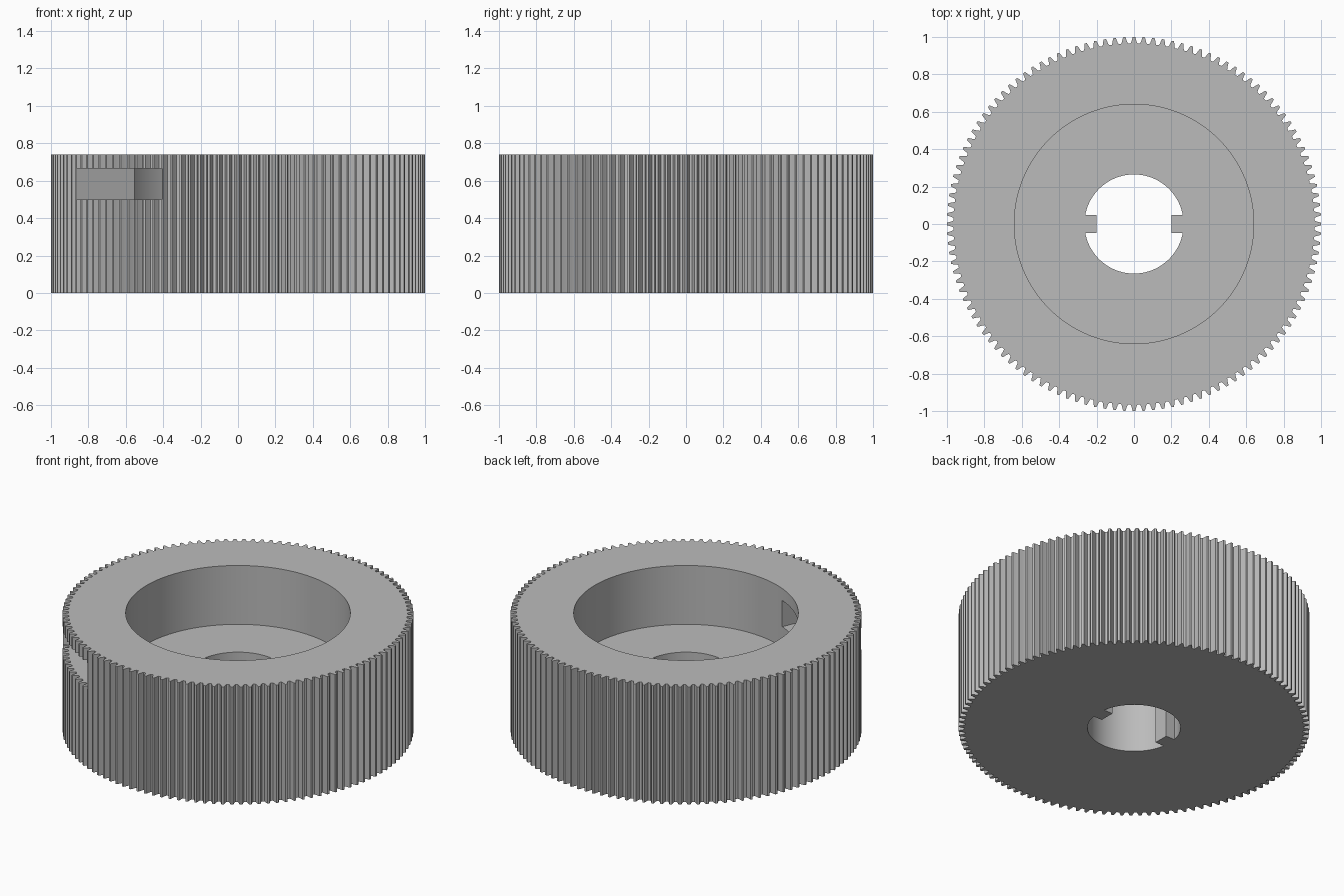
import bpy, bmesh
from math import cos, sin, pi, radians, asin

HEIGHT, FLOOR = 0.74, 0.37
TEETH = 120
TIP, ROOT = 1.0, 0.965
RECESS, BORE = 0.64, 0.265
KEY_X, KEY_HALF = 0.2, 0.047

if "Cube" in bpy.data.objects:
    bpy.data.objects.remove(bpy.data.objects["Cube"])

steel = bpy.data.materials.new("plain grey")
steel.use_nodes = True
GREY = (0.5, 0.5, 0.5, 1)
steel.diffuse_color = GREY
steel.node_tree.nodes["Principled BSDF"].inputs["Base Color"].default_value = GREY


def polar(radius, angle):
    return radius * cos(angle), radius * sin(angle)


def arc(radius, start, end, steps):
    return [polar(radius, start + (end - start) * i / steps) for i in range(steps + 1)]


def prism(name, outline, low, high):
    """Extrude a closed outline between two heights."""
    bm = bmesh.new()
    base = bm.faces.new([bm.verts.new((x, y, low)) for x, y in outline])
    top = bmesh.ops.extrude_face_region(bm, geom=[base])["geom"]
    verts = [v for v in top if isinstance(v, bmesh.types.BMVert)]
    bmesh.ops.translate(bm, verts=verts, vec=(0, 0, high - low))
    bmesh.ops.recalc_face_normals(bm, faces=bm.faces)
    mesh = bpy.data.meshes.new(name)
    bm.to_mesh(mesh)
    bm.free()
    mesh.materials.append(steel)
    obj = bpy.data.objects.new(name, mesh)
    bpy.context.collection.objects.link(obj)
    return obj


# Toothed body: each tooth is a root flat, curved flank and narrow tip
pitch = 2 * pi / TEETH
flank = [(-0.36, ROOT), (-0.27, 0.975), (-0.2, 0.988), (-0.12, TIP)]
tooth = flank + [(-t, r) for t, r in reversed(flank)]
outline = [polar(r, (i + t) * pitch) for i in range(TEETH) for t, r in tooth]
gear = prism("gear_body", outline, 0, HEIGHT)

# Round recess in the upper half
recess = prism("recess_cutter", arc(RECESS, 0, 2 * pi, 128)[:-1], FLOOR, HEIGHT + 0.1)

# Bore that leaves two opposite keys standing
a = asin(KEY_HALF / BORE)
half = [(KEY_X, KEY_HALF)] + arc(BORE, a, pi - a, 48) + [(-KEY_X, KEY_HALF)]
bore = prism("bore_cutter", half + [(-x, -y) for x, y in half], -0.1, FLOOR + 0.1)

# Wedge window through the side wall
start, end = radians(210), radians(246)
window = prism("window_cutter", arc(1.2, start, end, 12) + arc(0.5, end, start, 12), 0.5, 0.665)

for cutter in (recess, bore, window):
    cut = gear.modifiers.new(cutter.name, "BOOLEAN")
    cut.operation = "DIFFERENCE"
    cut.solver = "EXACT"
    cut.object = cutter

# Bake the cuts, then drop the cutters
bpy.context.view_layer.objects.active = gear
gear.select_set(True)
for cut in list(gear.modifiers):
    bpy.ops.object.modifier_apply(modifier=cut.name)
for cutter in (recess, bore, window):
    bpy.data.objects.remove(cutter)

bpy.ops.object.select_all(action="DESELECT")
gear.select_set(True)
bpy.ops.object.shade_smooth_by_angle(angle=radians(20))
